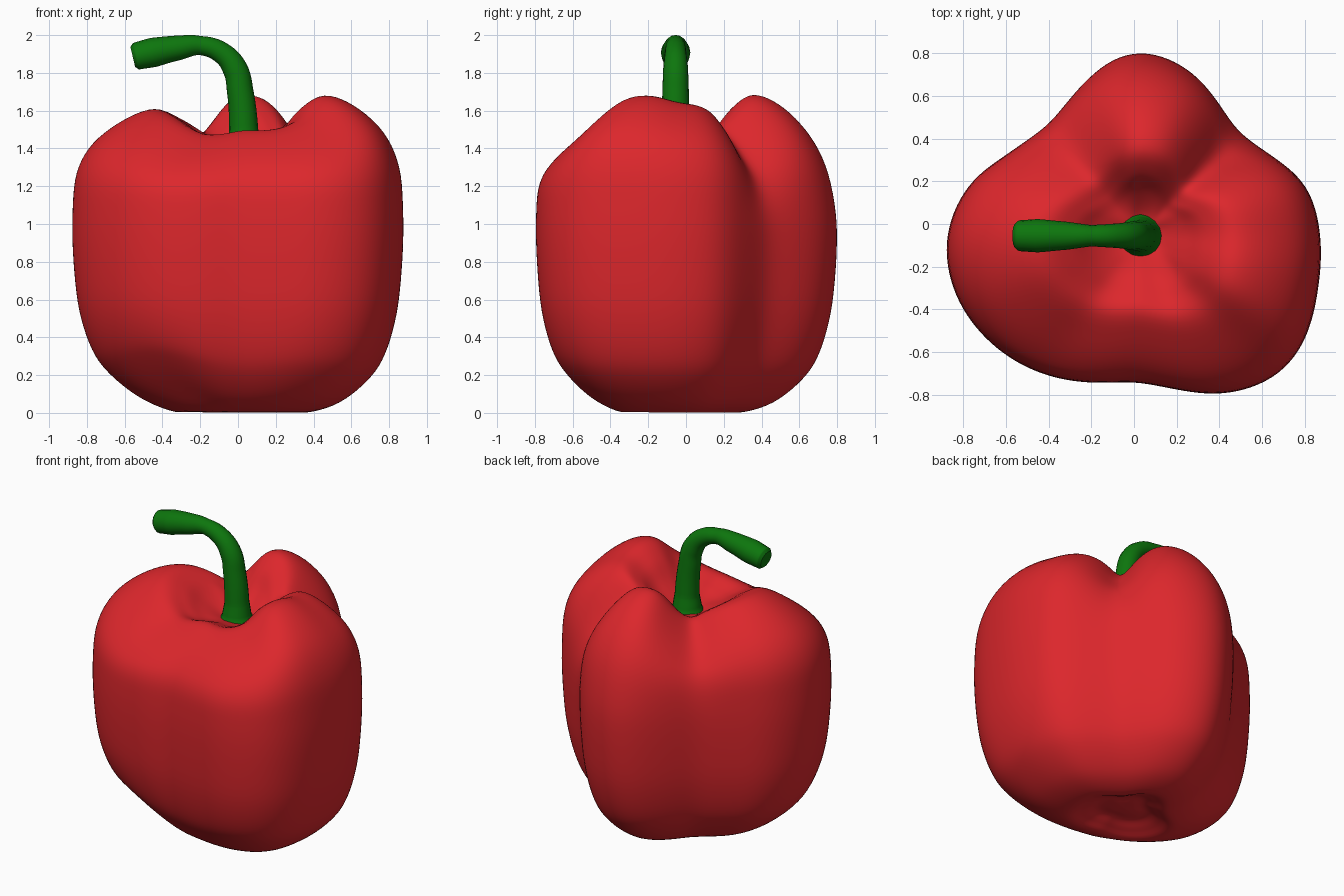
import bpy, bmesh, math

if "Cube" in bpy.data.objects:
    bpy.data.objects.remove(bpy.data.objects["Cube"])

CX, CY = 0.03, -0.05   # stem axis


def material(name, color):
    m = bpy.data.materials.new(name)
    m.diffuse_color = color
    m.use_nodes = True
    m.node_tree.nodes["Principled BSDF"].inputs["Base Color"].default_value = m.diffuse_color
    return m


def hermite(p0, p1, m0, m1, h, t):
    return ((2*t**3 - 3*t*t + 1)*p0 + (t**3 - 2*t*t + t)*h*m0
            + (3*t*t - 2*t**3)*p1 + (t**3 - t*t)*h*m1)


def periodic(table, a, col):
    """Smooth interpolation of a column of an angle table."""
    a %= 360
    ext = ([(r[0] - 360,) + r[1:] for r in table[-2:]] + table
           + [(r[0] + 360,) + r[1:] for r in table[:3]])
    for i in range(1, len(table) + 3):
        if ext[i][0] <= a < ext[i + 1][0]:
            q = ext[i - 1:i + 3]
            slope = lambda u, v: (v[col] - u[col]) / (v[0] - u[0])
            h = q[2][0] - q[1][0]
            return hermite(q[1][col], q[2][col], slope(q[0], q[2]),
                           slope(q[1], q[3]), h, (a - q[1][0]) / h)


def soft(table, a, col):
    """Interpolation averaged over nearby angles."""
    return sum(w * periodic(table, a + d, col)
               for d, w in ((-8, 1), (-4, 2), (0, 3), (4, 2), (8, 1))) / 9


def bump(a, centre, width):
    d = (a - centre + 180) % 360 - 180
    return math.exp(-(d / width)**2)


def sample(points, steps):
    """Smooth polyline through the profile points."""
    out = []
    for i in range(len(points) - 1):
        p = [points[max(i - 1, 0)], points[i], points[i + 1],
             points[min(i + 2, len(points) - 1)]]
        for k in range(steps):
            out.append([hermite(b, c, (c - a) / 2, (d - b) / 2, 1, k / steps)
                        for a, b, c, d in zip(*p)])
    return out + [list(points[-1])]


# Lobed outline: angle, widest radius, crest height
lobes = [
    (0, .84, 1.645), (17, .805, 1.625), (30, .72, 1.58), (46, .665, 1.50),
    (59, .713, 1.57), (74, .805, 1.66), (90, .857, 1.685), (101, .82, 1.655),
    (112, .745, 1.56), (130, .67, 1.48), (150, .73, 1.54), (160, .81, 1.575),
    (171, .87, 1.60), (183, .91, 1.61), (200, .905, 1.59), (220, .85, 1.525),
    (236, .79, 1.475), (252, .727, 1.475), (268, .687, 1.495), (283, .74, 1.495),
    (297, .835, 1.505), (314, .915, 1.565), (326, .915, 1.66), (343, .867, 1.68)]

# Side profile: radius fraction, height, share of crest change, share of base dent
profile = [
    (0, .05, 0, 0), (.08, .053, 0, 0), (.18, .06, 0, 0), (.28, .03, 0, 0),
    (.40, .003, 0, .1), (.60, .055, 0, .8), (.78, .175, 0, 1), (.885, .31, 0, .8),
    (.96, .53, 0, .35), (.994, .80, 0, 0), (1, 1.06, .1, 0), (.975, 1.31, .55, 0),
    (.88, 1.495, .95, 0), (.70, 1.63, 1.1, 0), (.52, 1.68, 1, 0),
    (.37, 1.61, .8, 0), (.25, 1.49, .35, 0), (.12, 1.40, 0, 0), (0, 1.37, 0, 0)]

# Pepper body
rows = sample(profile, 5)
N = 160
bm = bmesh.new()
cols = []
low = bm.verts.new((CX, CY, rows[0][1]))
top = bm.verts.new((CX, CY, rows[-1][1]))
for j in range(N):
    a = 360 * j / N
    R, H = soft(lobes, a, 1), soft(lobes, a, 2)
    dent = .10 * bump(a, 226, 28) + .03 * bump(a, 300, 25) + .02 * bump(a, 180, 30)
    groove = .13 * bump(a, 44, 13) + .04 * bump(a, 130, 13) + .09 * bump(a, 90, 22)
    c, s = math.cos(math.radians(a)), math.sin(math.radians(a))
    col = []
    for f, z, w, b in rows[1:-1]:
        r = R * f * (1 - groove * min(1, max(0, w)))
        col.append(bm.verts.new((CX + r*c, CY + r*s,
                                 max(0, z + w*(H - 1.68) + b*dent))))
    cols.append(col)
for j in range(N):
    A, B = cols[j], cols[(j + 1) % N]
    bm.faces.new((low, B[0], A[0]))
    bm.faces.new((top, A[-1], B[-1]))
    for k in range(len(A) - 1):
        bm.faces.new((A[k], B[k], B[k + 1], A[k + 1]))
bmesh.ops.recalc_face_normals(bm, faces=bm.faces)
for f in bm.faces:
    f.smooth = True
me = bpy.data.meshes.new("pepper_body")
bm.to_mesh(me)
bm.free()
me.materials.append(material("red_skin", (0.72, 0.02, 0.025, 1)))
body = bpy.data.objects.new("pepper_body", me)
bpy.context.collection.objects.link(body)

# Bent stem: x, z, radius
path = [(.03, 1.35, .12), (.03, 1.42, .09), (.03, 1.50, .077), (.012, 1.70, .07),
        (-.015, 1.82, .066), (-.085, 1.905, .057), (-.20, 1.945, .05),
        (-.32, 1.932, .066), (-.45, 1.908, .078), (-.54, 1.888, .072),
        (-.557, 1.884, .055)]
cu = bpy.data.curves.new("stem", 'CURVE')
cu.dimensions = '3D'
cu.bevel_depth = 1
cu.bevel_resolution = 6
cu.resolution_u = 8
cu.use_fill_caps = True
sp = cu.splines.new('BEZIER')
sp.bezier_points.add(len(path) - 1)
for p, (x, z, r) in zip(sp.bezier_points, path):
    p.co = (x, -.055, z)
    p.radius = r
    p.handle_left_type = p.handle_right_type = 'AUTO'
cu.materials.append(material("green_stem", (0.004, 0.18, 0.004, 1)))
stem = bpy.data.objects.new("stem", cu)
bpy.context.collection.objects.link(stem)
bpy.context.view_layer.objects.active = stem
stem.select_set(True)
bpy.ops.object.convert(target='MESH')
bpy.ops.object.shade_smooth_by_angle(angle=math.radians(50))
